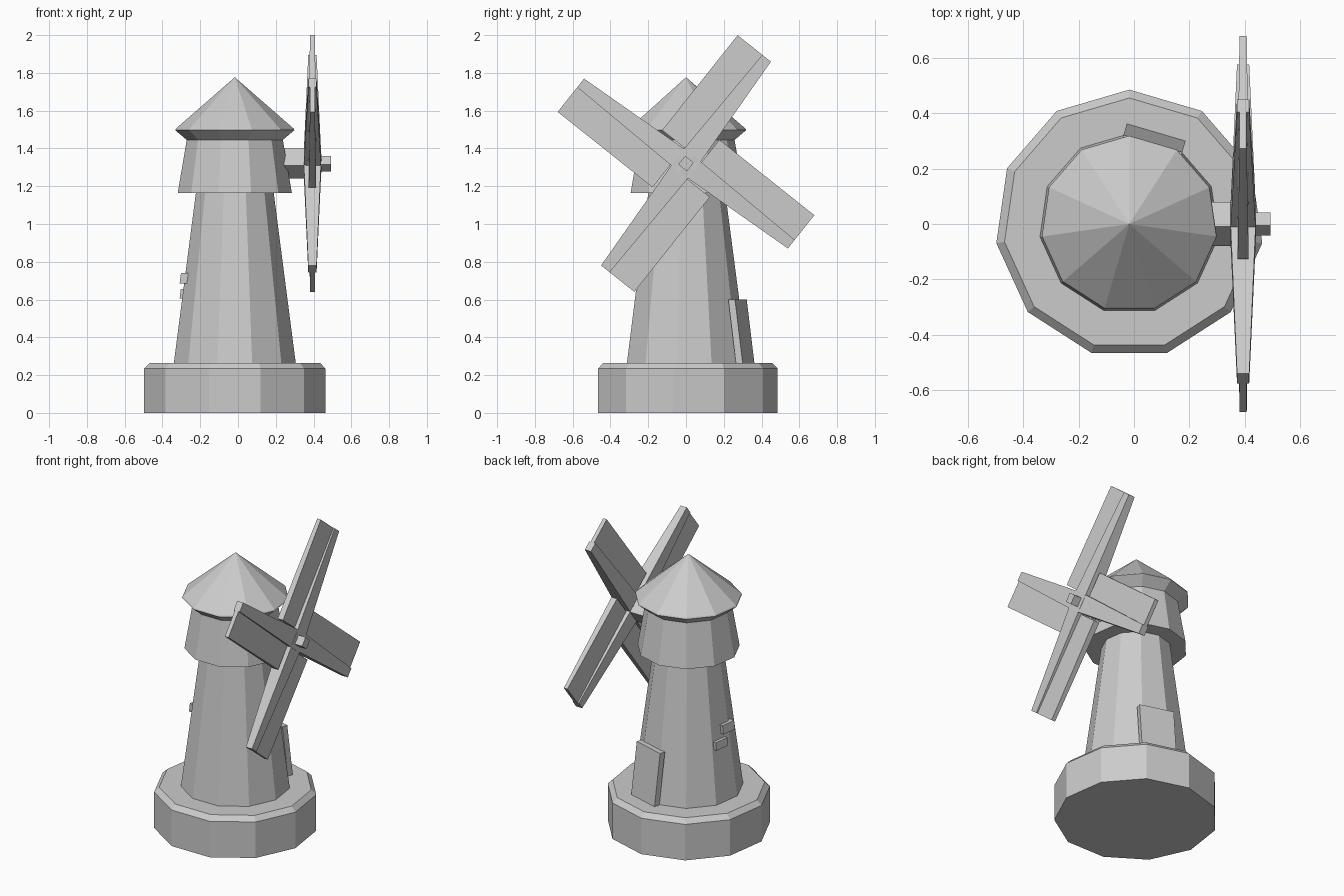
import bpy, bmesh
from math import sin, cos, pi, radians
from mathutils import Vector

cube = bpy.data.objects.get("Cube")
if cube:
    bpy.data.objects.remove(cube, do_unlink=True)

grey = bpy.data.materials.new("stone_grey")
grey.use_nodes = True
colour = (0.6, 0.6, 0.6, 1)
grey.diffuse_color = colour
grey.node_tree.nodes["Principled BSDF"].inputs["Base Color"].default_value = colour

SIDES = 11
AXIS_X = -0.017          # the tower stands slightly off centre
HUB_Z = 1.32
BLADE_X = 0.394
TILT = radians(-38.5)    # turn of the sails


def finish(bm, name):
    bmesh.ops.recalc_face_normals(bm, faces=bm.faces[:])
    mesh = bpy.data.meshes.new(name)
    bm.to_mesh(mesh)
    bm.free()
    mesh.materials.append(grey)
    obj = bpy.data.objects.new(name, mesh)
    bpy.context.collection.objects.link(obj)
    return obj


def turned(name, profile):
    """Faceted solid of revolution from (radius, height) pairs."""
    bm = bmesh.new()
    rings = []
    for r, z in profile:
        if r == 0:
            rings.append([bm.verts.new((AXIS_X, 0, z))] * SIDES)
        else:
            angles = [pi / 2 + 2 * pi * k / SIDES for k in range(SIDES)]
            rings.append([bm.verts.new((AXIS_X + r * cos(a), r * sin(a), z)) for a in angles])
    for low, high in zip(rings, rings[1:]):
        for k in range(SIDES):
            n = (k + 1) % SIDES
            corners = [low[k], low[n], high[n], high[k]]
            bm.faces.new(list(dict.fromkeys(corners)))
    for ring in (rings[0], rings[-1]):
        if ring[0] != ring[1]:
            bm.faces.new(ring)
    return finish(bm, name)


def shaped_box(name, place):
    """Cube whose corners (signs u, v, w) are moved by the place function."""
    bm = bmesh.new()
    bmesh.ops.create_cube(bm, size=2)
    for v in bm.verts:
        v.co = place(*[1 if c > 0 else -1 for c in v.co])
    return finish(bm, name)


def wheel_point(x, along, across, angle):
    """Point in the plane of the sails."""
    return Vector((x, along * cos(angle) - across * sin(angle),
                   HUB_Z + along * sin(angle) + across * cos(angle)))


def axle(name, x0, x1, half):
    shaped_box(name, lambda u, v, w: wheel_point(x1 if u > 0 else x0, v * half, w * half, TILT))


def wall_radius(z):
    """Distance from the axis to the middle of a tower face."""
    return (0.326 - 0.131 * (z - 0.265)) * cos(pi / SIDES)


def wall_plate(name, face, shift, width, z0, z1, inner, outer):
    """Plate leaning with the tower wall on the given face."""
    a = pi / 2 + 2 * pi * (face + 0.5) / SIDES

    def place(u, v, w):
        z = z1 if w > 0 else z0
        r = wall_radius(z) + (outer if u > 0 else inner)
        t = shift + v * width / 2
        return Vector((AXIS_X + r * cos(a) - t * sin(a), r * sin(a) + t * cos(a), z))
    shaped_box(name, place)


# Tower body
turned("base", [(0.485, 0), (0.485, 0.235), (0.455, 0.265)])
turned("tower", [(0.326, 0.264), (0.208, 1.166)])
turned("cap", [(0.305, 1.165), (0.257, 1.446)])
turned("roof", [(0.257, 1.445), (0.319, 1.497), (0.315, 1.505), (0, 1.777)])

# Door and protruding stones
wall_plate("door", -1, 0, 0.221, 0.262, 0.6, -0.005, 0.032)
wall_plate("upper_stone", 2, 0.055, 0.1, 0.685, 0.74, -0.02, 0.02)
wall_plate("lower_stone", 2, -0.015, 0.1, 0.605, 0.655, -0.02, 0.02)

# Axle
axle("axle_block", 0.1, 0.36, 0.057)
axle("axle_tip", 0.3, 0.492, 0.029)

# Four sails, each a tapered spar with a thin panel
for k in range(4):
    angle = TILT + k * pi / 2

    def spar_corner(u, v, w, a=angle):
        if v > 0:
            return wheel_point(BLADE_X + u * 0.022, 0.702, 0.042 if w > 0 else -0.016, a)
        return wheel_point(BLADE_X + u * 0.047, 0, w * 0.058, a)

    def panel_corner(u, v, w, a=angle):
        thick = 0.013 if v > 0 else 0.02
        return wheel_point(BLADE_X + u * thick, 0.702 if v > 0 else 0.06,
                           0.209 if w > 0 else 0.02, a)

    shaped_box(f"spar_{k + 1}", spar_corner)
    shaped_box(f"sail_panel_{k + 1}", panel_corner)
